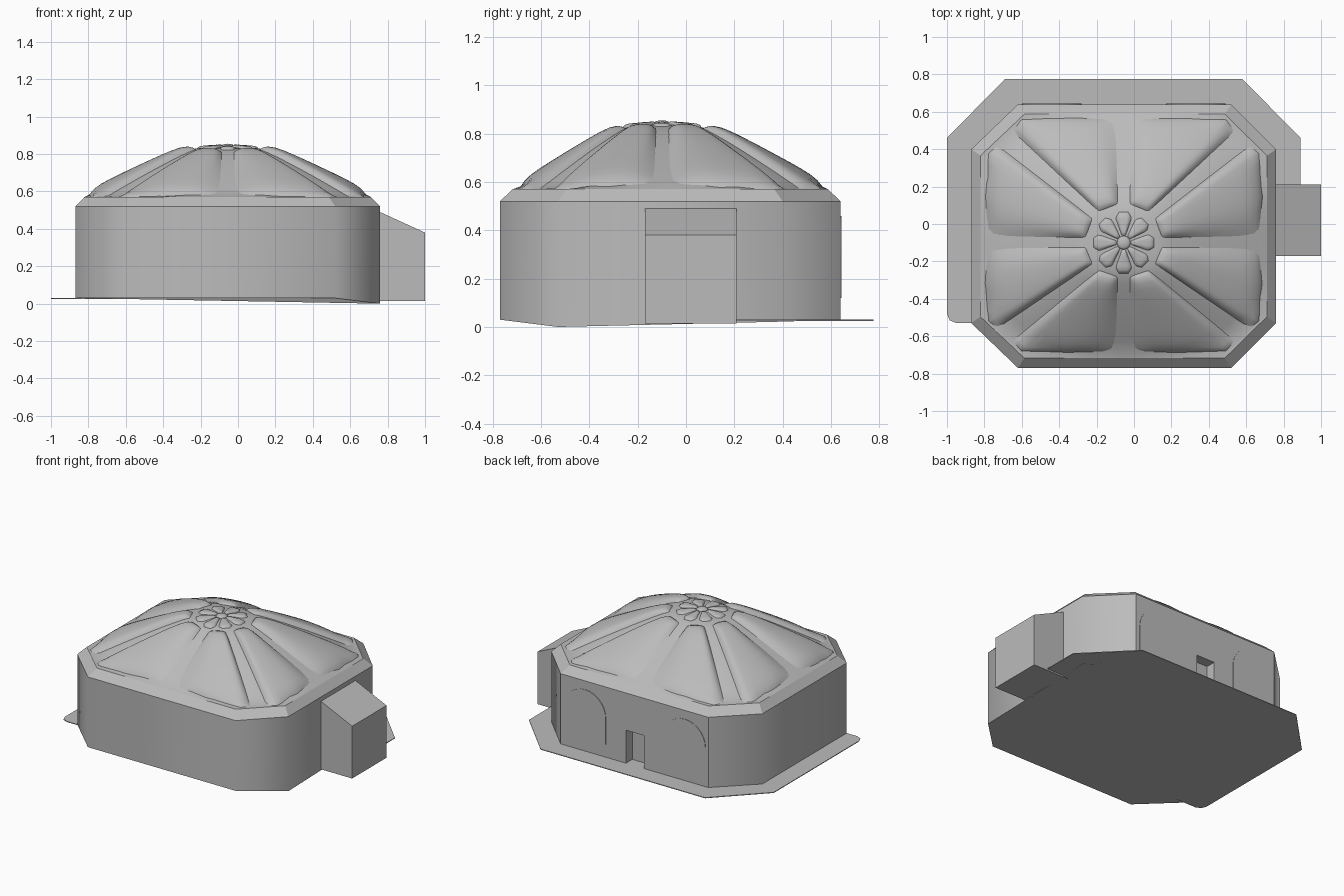
import bpy, bmesh, math
from mathutils import Vector

cube = bpy.data.objects.get("Cube")
if cube:
    bpy.data.objects.remove(cube, do_unlink=True)

grey = bpy.data.materials.new("plain grey")
grey.use_nodes = True
grey.diffuse_color = (0.5, 0.5, 0.5, 1)
grey.node_tree.nodes["Principled BSDF"].inputs["Base Color"].default_value = (0.5, 0.5, 0.5, 1)


def finish(bm, name, angle=None, up=False):
    """Turn a bmesh into an object, with smooth shading below the angle."""
    bm.normal_update()
    if up:
        bmesh.ops.reverse_faces(bm, faces=[f for f in bm.faces if f.normal.z < 0])
    else:
        bmesh.ops.recalc_face_normals(bm, faces=bm.faces)
    if angle:
        for f in bm.faces:
            f.smooth = True
        for e in bm.edges:
            if len(e.link_faces) == 2 and e.calc_face_angle(0) > math.radians(angle):
                e.smooth = False
    me = bpy.data.meshes.new(name)
    bm.to_mesh(me)
    bm.free()
    me.materials.append(grey)
    ob = bpy.data.objects.new(name, me)
    bpy.context.collection.objects.link(ob)
    return ob


def prism(name, outline, offset):
    """Extrude a flat 3D outline by an offset."""
    bm = bmesh.new()
    face = bm.faces.new([bm.verts.new(p) for p in outline])
    new = bmesh.ops.extrude_face_region(bm, geom=[face])["geom"]
    bmesh.ops.translate(bm, vec=offset, verts=[v for v in new if isinstance(v, bmesh.types.BMVert)])
    return finish(bm, name)


# Chamfered plan of the walls, counter-clockwise from the front left
PLAN = [(-0.62, -0.77), (0.52, -0.77), (0.76, -0.53), (0.76, 0.40),
        (0.52, 0.64), (-0.62, 0.64), (-0.87, 0.40), (-0.87, -0.53)]
MID = Vector((-0.055, -0.065))
TOP = [((x - MID.x) * 0.94 + MID.x, (y - MID.y) * 0.925 + MID.y) for x, y in PLAN]
FLOOR, EAVE, SHOULDER = 0.03, 0.52, 0.57

# Walls and shoulder, with a door recess in the back wall
bm = bmesh.new()
low = [bm.verts.new((x, y, FLOOR)) for x, y in PLAN]
low[2].co.z, low[3].co.z = 0.0, 0.022
eave = [bm.verts.new((x, y, EAVE)) for x, y in PLAN]
rim = [bm.verts.new((x, y, SHOULDER)) for x, y in TOP]
BACK = 4
for i in range(8):
    j = (i + 1) % 8
    bm.faces.new((eave[i], eave[j], rim[j], rim[i]))
    if i != BACK:
        bm.faces.new((low[i], low[j], eave[j], eave[i]))
door = [(0.015, FLOOR), (0.015, 0.26), (-0.125, 0.26), (-0.125, FLOOR)]
outer = [bm.verts.new((x, 0.64, z)) for x, z in door]
inner = [bm.verts.new((x, 0.57, z)) for x, z in door]
bm.faces.new([low[4]] + outer + [low[5], eave[5], eave[4]])
for i in range(3):
    bm.faces.new((outer[i], outer[i + 1], inner[i + 1], inner[i]))
bm.faces.new(inner)
bm.faces.new([low[i] for i in range(5)] + outer[:1] + inner[:1] + inner[3:] + outer[3:] + low[5:])
for f in bm.faces:
    f.smooth = True
# Horizontal edges and the back wall stay crisp; the other chamfers blend
for e in bm.edges:
    a, b = e.verts
    upright = abs(a.co.z - b.co.z) > 0.3
    e.smooth = upright and a.co.y < 0.6
finish(bm, "walls")

# Arched panels on the back wall, beside and around the door
def arch(name, cx, w, z0, spring):
    pts = [(cx + w * math.cos(a), 0.64, spring + w * math.sin(a))
           for a in [math.pi * k / 14 for k in range(15)]]
    prism(name, [(cx + w, 0.64, z0)] + pts + [(cx - w, 0.64, z0)], (0, 0.003, 0))

for side, cx in (("left", 0.33), ("right", -0.44)):
    arch("back_arch_" + side, cx, 0.16, 0.12, 0.30)

# Entrance porch with a sloping roof
prism("porch", [(0.72, -0.17, 0.015), (1.0, -0.17, 0.015), (1.0, -0.17, 0.38), (0.72, -0.17, 0.508)],
      (0, 0.38, 0))

# Thin ground slab around the back
slab = [(-0.95, -0.53), (-0.5, -0.53), (0.5, 0.2), (0.89, 0.2), (0.89, 0.46), (0.58, 0.775),
        (-0.69, 0.775), (-1.0, 0.46), (-1.0, -0.48), (-0.985, -0.515)]
prism("ground_slab", [(x, y, 0.025) for x, y in slab], (0, 0, 0.005))

# Roof surface, in coordinates relative to the crown
CROWN = Vector((-0.055, -0.10))
SOUTH = 0.88


def roof_z(x, y):
    ry = 0.68 if y > 0 else 0.68 * SOUTH
    r = (abs(x / 0.77) ** 3 + abs(y / ry) ** 3) ** (1 / 3)
    if r < 0.25:
        return 0.828 + 0.015 * (1 - r / 0.25)
    return SHOULDER + 0.258 * (1 - min(1, (r - 0.25) / 0.75) ** 1.12)


bm = bmesh.new()
STEPS, RINGS = 6, 14
edge = []
for i in range(8):
    a, b = Vector(TOP[i]), Vector(TOP[(i + 1) % 8])
    edge += [a.lerp(b, k / STEPS) - CROWN for k in range(STEPS)]
rows = []
for r in range(RINGS):
    s = 1 - r / RINGS
    rows.append([bm.verts.new((p.x * s + CROWN.x, p.y * s + CROWN.y,
                               roof_z(p.x * s, p.y * s) if r else SHOULDER)) for p in edge])
tip = bm.verts.new((CROWN.x, CROWN.y, roof_z(0, 0)))
n = len(edge)
for i in range(n):
    j = (i + 1) % n
    for r in range(RINGS - 1):
        bm.faces.new((rows[r][i], rows[r][j], rows[r + 1][j], rows[r + 1][i]))
    bm.faces.new((rows[-1][i], rows[-1][j], tip))
finish(bm, "roof_ribs", 40, up=True)


def petal(name, near, far, height, flare=(0, 0), place=lambda p: p, nu=12, nt=14):
    """Pillowed panel between a near edge (2 points) and a far edge (polyline)."""
    bm = bmesh.new()
    grid = []
    segs = len(far) - 1
    for iu in range(nu + 1):
        u = iu / nu
        k = min(int(u * segs), segs - 1)
        out = Vector(far[k]).lerp(Vector(far[k + 1]), u * segs - k)
        inn = Vector(near[0]).lerp(Vector(near[1]), u)
        col = []
        for it in range(nt + 1):
            t = it / nt
            t = t * t * (3 - 2 * t)          # closer rows at both ends
            p = inn.lerp(out, t) - Vector(flare) * (t - t ** 6) * (1 - u) ** 3
            p = place(p)
            swell = (1 - abs(2 * u - 1) ** 4) * (1 - abs(2 * t - 1) ** 8) ** 0.7
            z = roof_z(p.x, p.y) - 0.005 + (height + 0.005) * swell
            col.append(bm.verts.new((p.x + CROWN.x, p.y + CROWN.y, z)))
        grid.append(col)
    for a, b in zip(grid, grid[1:]):
        for i in range(nt):
            bm.faces.new((a[i], b[i], b[i + 1], a[i + 1]))
    finish(bm, name, 50, up=True)


# Eight large roof petals: two shapes mirrored into four quarters
for sx in (1, -1):
    for sy in (1, -SOUTH):
        tag = ("back" if sy > 0 else "front") + ("_left" if sx > 0 else "_right")
        mirror = lambda p: Vector((p.x * sx, p.y * sy))
        petal("roof_petal_end_" + tag, [(0.03, 0.205), (0.135, 0.165)],
              [(0.05, 0.665), (0.3, 0.672), (0.55, 0.66), (0.6, 0.595)], 0.033, (0.025, 0), mirror)
        petal("roof_petal_side_" + tag, [(0.205, 0.025), (0.165, 0.13)],
              [(0.725, 0.035), (0.745, 0.25), (0.725, 0.48), (0.675, 0.525)], 0.033, (0, 0.015), mirror)

# Crown rosette: eight little petals around a bead
for k in range(8):
    turn = math.radians(45 * k)
    spin = lambda p: Vector((p.x * math.cos(turn) - p.y * math.sin(turn),
                             p.x * math.sin(turn) + p.y * math.cos(turn)))
    petal(f"crown_petal_{k + 1}", [(0.035, -0.01), (0.035, 0.01)],
          [(0.13, -0.048), (0.165, -0.025), (0.165, 0.025), (0.13, 0.048)], 0.012,
          place=spin, nu=9, nt=8)
bpy.ops.mesh.primitive_uv_sphere_add(segments=20, ring_count=10, radius=0.036,
                                     location=(CROWN.x, CROWN.y, 0.84))
bead = bpy.context.object
bead.name = "crown_bead"
bead.scale.z = 0.42
bead.data.materials.append(grey)
bpy.ops.object.shade_smooth()
